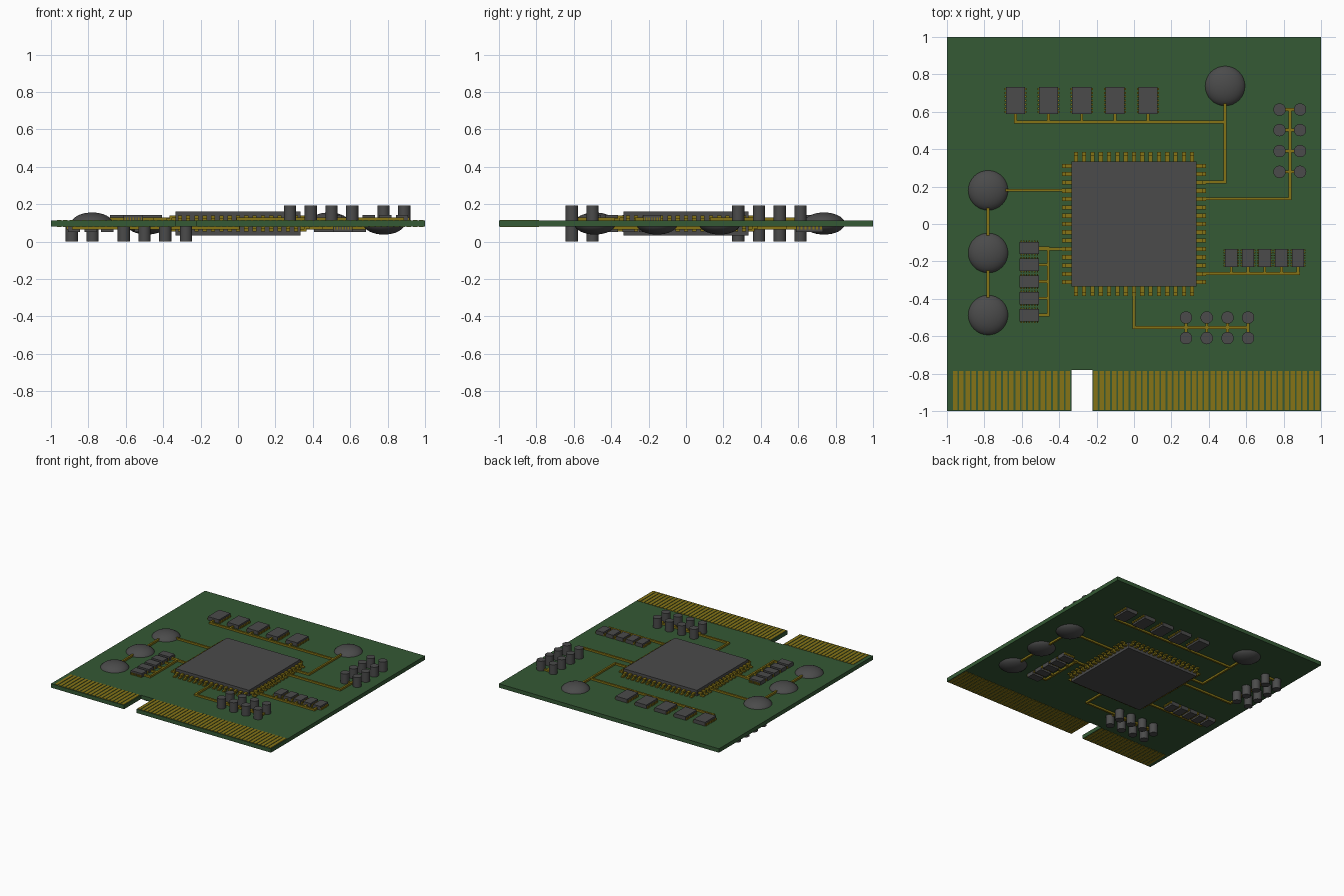
import bpy, bmesh, math
from mathutils import Matrix, Vector

if "Cube" in bpy.data.objects:
    bpy.data.objects.remove(bpy.data.objects["Cube"])

MID = 0.097      # height of the board's middle plane
TOP = 0.016      # board surface above the middle plane


def material(name, rgb):
    m = bpy.data.materials.new(name)
    m.diffuse_color = (*rgb, 1)
    m.use_nodes = True
    m.node_tree.nodes["Principled BSDF"].inputs["Base Color"].default_value = m.diffuse_color
    return m


GREEN = material("board_green", (0.035, 0.10, 0.035))
GOLD = material("contact_gold", (0.24, 0.175, 0.008))
DARK = material("dark_grey", (0.07, 0.07, 0.07))


def box(bm, x0, x1, y0, y1, z0, z1):
    x0, x1 = sorted((x0, x1))
    y0, y1 = sorted((y0, y1))
    mat = Matrix.Translation(((x0 + x1) / 2, (y0 + y1) / 2, (z0 + z1) / 2))
    mat = mat @ Matrix.Diagonal((x1 - x0, y1 - y0, z1 - z0, 1))
    bmesh.ops.create_cube(bm, size=1, matrix=mat)


def prism(bm, pts, offset):
    f = bm.faces.new([bm.verts.new(p) for p in pts])
    ext = bmesh.ops.extrude_face_region(bm, geom=[f])["geom"]
    bmesh.ops.translate(bm, vec=offset, verts=[g for g in ext if isinstance(g, bmesh.types.BMVert)])


def finish(bm, name, mat, both_sides=True, smooth=False):
    # underside is the top side turned half a turn about the y axis
    if both_sides:
        dup = bmesh.ops.duplicate(bm, geom=bm.verts[:] + bm.edges[:] + bm.faces[:])["geom"]
        bmesh.ops.rotate(bm, cent=(0, 0, 0), matrix=Matrix.Rotation(math.pi, 3, 'Y'),
                         verts=[g for g in dup if isinstance(g, bmesh.types.BMVert)])
    bmesh.ops.recalc_face_normals(bm, faces=bm.faces[:])
    me = bpy.data.meshes.new(name)
    bm.to_mesh(me)
    bm.free()
    ob = bpy.data.objects.new(name, me)
    ob.location.z = MID
    me.materials.append(mat)
    bpy.context.collection.objects.link(ob)
    if smooth:
        bpy.ops.object.select_all(action='DESELECT')
        bpy.context.view_layer.objects.active = ob
        ob.select_set(True)
        bpy.ops.object.shade_smooth_by_angle(angle=math.radians(35))


# notched board
bm = bmesh.new()
outline = [(-1, -1), (-0.335, -1), (-0.335, -0.78), (-0.222, -0.78),
           (-0.222, -1), (1, -1), (1, 1), (-1, 1)]
prism(bm, [(x, y, -TOP) for x, y in outline], (0, 0, 2 * TOP))
finish(bm, "board", GREEN, both_sides=False)

# edge contacts, showing on both faces
bm = bmesh.new()
for first, last, n in ((-0.957, -0.354, 19), (-0.205, 0.98, 37)):
    for i in range(n):
        x = first + (last - first) * i / (n - 1)
        box(bm, x - 0.012, x + 0.012, -0.995, -0.786, -TOP - 0.003, TOP + 0.003)
finish(bm, "edge_contacts", GOLD, both_sides=False)

# main chip
bm = bmesh.new()
box(bm, -0.333, 0.333, -0.333, 0.333, TOP, 0.063)
finish(bm, "main_chip", DARK)

# main chip pins: stepped legs on all four sides
bm = bmesh.new()
leg = [(0.325, 0.030), (0.352, 0.030), (0.352, TOP), (0.385, TOP),
       (0.385, 0.026), (0.366, 0.026), (0.366, 0.042), (0.325, 0.042)]
for side in range(4):
    rot = Matrix.Rotation(side * math.pi / 2, 3, 'Z')
    for i in range(15):
        t = (i - 7) * 0.0444
        prism(bm, [rot @ Vector((r, t - 0.011, z)) for r, z in leg], rot @ Vector((0, 0.022, 0)))
finish(bm, "main_chip_pins", GOLD)

# small chips: centre, size, pins on the x sides or y sides
chips = [(-0.634 + 0.1773 * i, 0.66, 0.102, 0.145, True) for i in range(5)]
chips += [(0.52 + 0.0893 * i, -0.182, 0.066, 0.098, True) for i in range(5)]
chips += [(-0.56, -0.128 - 0.0898 * i, 0.102, 0.066, False) for i in range(5)]
bm, pins = bmesh.new(), bmesh.new()
for cx, cy, w, d, on_x in chips:
    box(bm, cx - w / 2, cx + w / 2, cy - d / 2, cy + d / 2, TOP, 0.046)
    long = d if on_x else w
    step = long / 7
    for i in range(7):
        t = (i - 3) * step
        h = step / 4
        for s in (-1, 1):
            if on_x:
                box(pins, cx + s * (w / 2 - 0.005), cx + s * (w / 2 + 0.008),
                    cy + t - h, cy + t + h, TOP, 0.032)
            else:
                box(pins, cx + t - h, cx + t + h, cy + s * (d / 2 - 0.005),
                    cy + s * (d / 2 + 0.008), TOP, 0.032)
finish(bm, "small_chips", DARK)
finish(pins, "small_chip_pins", GOLD)

# domed parts: flattened half spheres
bm = bmesh.new()
for x, y in ((-0.78, 0.18), (-0.78, -0.155), (-0.78, -0.487), (0.487, 0.738)):
    mat = Matrix.Translation((x, y, 0)) @ Matrix.Diagonal((0.111, 0.111, 0.059, 1))
    bmesh.ops.create_uvsphere(bm, u_segments=32, v_segments=16, radius=1, matrix=mat)
bmesh.ops.delete(bm, geom=[v for v in bm.verts if v.co.z < -0.001], context='VERTS')
finish(bm, "domes", DARK, smooth=True)

# upright cylinders
posts_a = [0.612, 0.502, 0.39, 0.279]
posts_b = [0.278, 0.389, 0.5, 0.61]
spots = [(x, y) for x in (0.778, 0.888) for y in posts_a]
spots += [(x, y) for x in posts_b for y in (-0.5, -0.61)]
bm = bmesh.new()
for x, y in spots:
    bmesh.ops.create_cone(bm, cap_ends=True, segments=32, radius1=0.033, radius2=0.033,
                          depth=MID - TOP, matrix=Matrix.Translation((x, y, (MID + TOP) / 2)))
finish(bm, "cylinders", DARK, smooth=True)

# raised traces: axis-aligned runs through the listed points
paths = [[(0.487, 0.70), (0.487, 0.225), (0.33, 0.225)],
         [(0.487, 0.546), (-0.634, 0.546)],
         [(0.33, 0.135), (0.834, 0.135), (0.834, 0.612)],
         [(-0.33, 0.18), (-0.78, 0.18), (-0.78, -0.487)],
         [(-0.33, -0.134), (-0.52, -0.134)],
         [(-0.458, -0.134), (-0.458, -0.487)],
         [(0.33, -0.264), (0.88, -0.264)],
         [(0, -0.33), (0, -0.554), (0.61, -0.554)]]
paths += [[(cx, cy), (cx, 0.546)] for cx, cy, *_ in chips[:5]]
paths += [[(cx, cy), (cx, -0.264)] for cx, cy, *_ in chips[5:10]]
paths += [[(cx, cy), (-0.458, cy)] for cx, cy, *_ in chips[10:]]
paths += [[(0.778, y), (0.888, y)] for y in posts_a]
paths += [[(x, -0.5), (x, -0.61)] for x in posts_b]
bm = bmesh.new()
w = 0.0075
for path in paths:
    for (xa, ya), (xb, yb) in zip(path, path[1:]):
        box(bm, min(xa, xb) - w, max(xa, xb) + w, min(ya, yb) - w, max(ya, yb) + w, TOP, 0.031)
finish(bm, "traces", GOLD)
